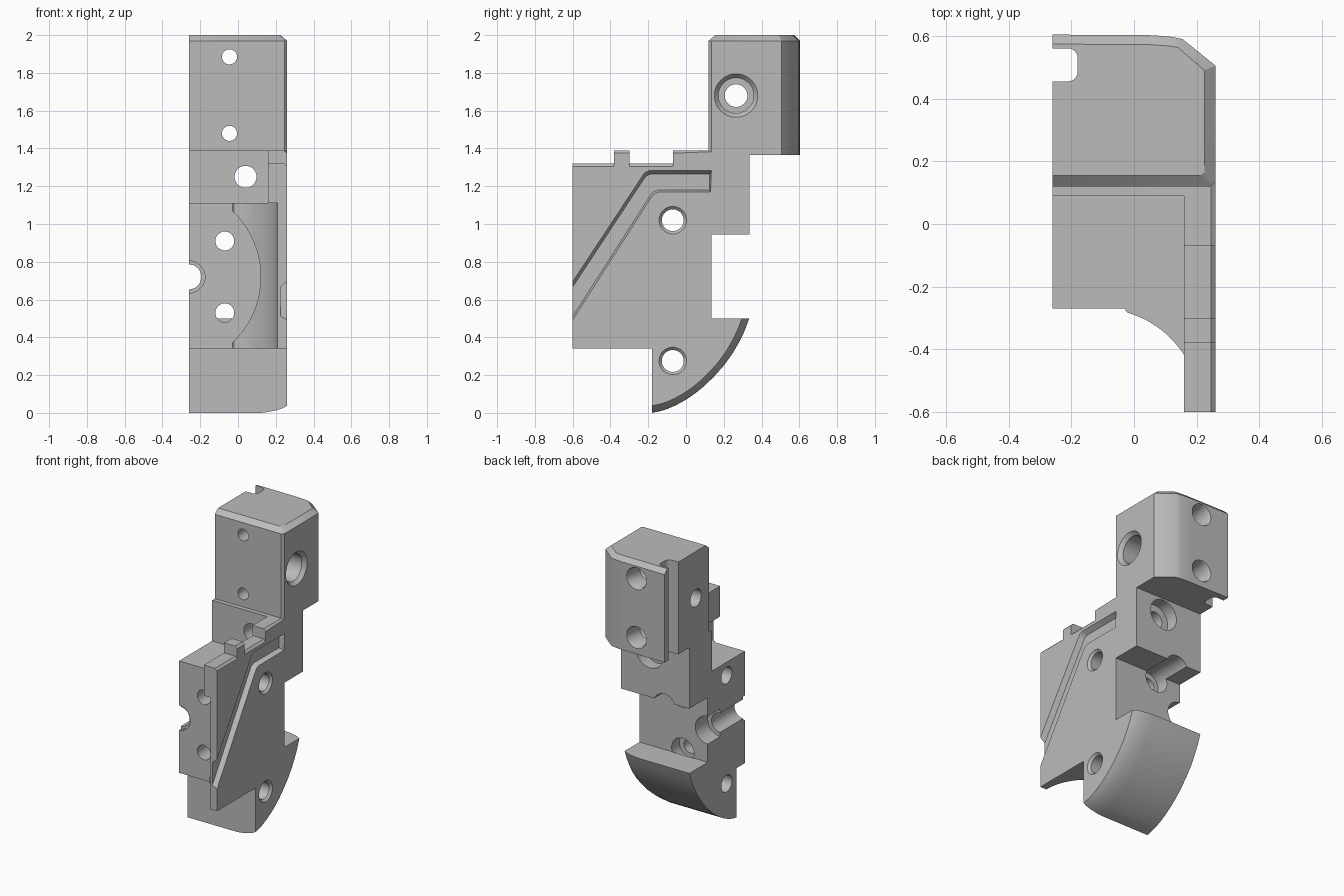
import bpy, bmesh, math

cube = bpy.data.objects.get("Cube")
if cube:
    bpy.data.objects.remove(cube, do_unlink=True)

grey = bpy.data.materials.new("plain grey")
grey.use_nodes = True
colour = (0.5, 0.5, 0.5, 1)
grey.diffuse_color = colour
grey.node_tree.nodes["Principled BSDF"].inputs["Base Color"].default_value = colour


def place(axis, pos, a, b):
    """Point at pos along an axis, with (a, b) the other two coordinates in order."""
    return {"x": (pos, a, b), "y": (a, pos, b), "z": (a, b, pos)}[axis]


def loft(name, axis, rings):
    """Closed solid through matching outlines: rings = [(pos, [(a, b), ...]), ...]."""
    bm = bmesh.new()
    rows = [[bm.verts.new(place(axis, p, *q)) for q in pts] for p, pts in rings]
    n = len(rows[0])
    for r0, r1 in zip(rows, rows[1:]):
        for i in range(n):
            j = (i + 1) % n
            bm.faces.new((r0[i], r0[j], r1[j], r1[i]))
    bm.faces.new(rows[0])
    bm.faces.new(rows[-1])
    bmesh.ops.recalc_face_normals(bm, faces=bm.faces)
    mesh = bpy.data.meshes.new(name)
    bm.to_mesh(mesh)
    bm.free()
    mesh.materials.append(grey)
    ob = bpy.data.objects.new(name, mesh)
    bpy.context.collection.objects.link(ob)
    return ob


def prism(name, axis, lo, hi, pts):
    return loft(name, axis, [(lo, pts), (hi, pts)])


def drill(axis, a, b, stations, n=40):
    """Stepped or tapered round cutter: stations = [(pos, radius), ...]."""
    def circle(r):
        return [(a + r * math.cos(math.tau * i / n), b + r * math.sin(math.tau * i / n))
                for i in range(n)]
    return loft("drill", axis, [(p, circle(r)) for p, r in stations])


def arc(cx, cy, r, start, end, n):
    return [(cx + r * math.cos(math.radians(start + (end - start) * i / n)),
             cy + r * math.sin(math.radians(start + (end - start) * i / n)))
            for i in range(n + 1)]


def combine(target, other, operation):
    mod = target.modifiers.new("bool", "BOOLEAN")
    mod.operation = operation
    mod.solver = "EXACT"
    mod.object = other
    bpy.context.view_layer.objects.active = target
    bpy.ops.object.modifier_apply(modifier=mod.name)
    bpy.data.objects.remove(other, do_unlink=True)


# Main body: side profile with the toothed top edge, chamfered on the outer side
side = [(-.6, .34), (.135, .34), (.135, .945), (.335, .945), (.335, 1.39), (-.07, 1.39),
        (-.07, 1.32), (-.3, 1.32), (-.3, 1.39), (-.38, 1.39), (-.38, 1.32), (-.6, 1.32)]
lowered = [(y, z - .015 if z > 1.3 and y < .1 else z) for y, z in side]
body = loft("clamp_body", "x", [(-.26, side), (.245, side), (.26, lowered)])

# Recess above the front block and hollowed front with a round corner
cutters = [prism("top_recess", "x", -.4, .16, [(-.8, 1.11), (.09, 1.11), (.09, 1.6), (-.8, 1.6)])]
corner = arc(-.11, -.59, .32, 74, 0, 20)
hollow = [(-.4, -.8), (-.4, -.27), (-.03, -.27)] + corner + [(.21, -.8)]
cutters.append(prism("front_hollow", "z", .2, 1.11, hollow))
cutters.append(drill("y", -.36, .72, [(-.8, .48), (-.27, .48)], 96))

# Diagonal groove on the outer side, with sloped walls
upper = [(.125, 1.265), (-.185, 1.265), (-.21, 1.255), (-.225, 1.235), (-.7, .515)]
lower = [(-.7, .355), (-.19, 1.15), (-.175, 1.17), (-.15, 1.18), (.125, 1.18)]
wide_upper = [(y - .008, z + .02) for y, z in upper]
wide_upper[0] = (.135, 1.285)
wide_lower = [(y + .006, z - .012) for y, z in lower]
cutters.append(loft("side_groove", "x", [(.225, upper + lower), (.265, wide_upper + wide_lower)]))
for cutter in cutters:
    combine(body, cutter, "DIFFERENCE")

# Lower foot with a curved underside, rounded towards the outer side
foot = [(-.18, .5), (-.18, 0), (-.14, .008), (-.1, .02), (-.05, .042), (0, .07), (.05, .104),
        (.1, .145), (.15, .194), (.2, .25), (.245, .312), (.28, .372), (.31, .433), (.335, .5)]


def shrunk(d):
    f = 1 - d / .5
    return [(-.18 + (y + .18) * f, .5 - (.5 - z) * f) for y, z in foot]


rounding = [(-.26, 0), (.12, 0), (.16, .005), (.2, .013), (.235, .024), (.26, .038)]
combine(body, loft("foot", "x", [(x, shrunk(d)) for x, d in rounding]), "UNION")

# Upper block with a cut back corner and chamfered top
outline = [(-.26, .12), (.245, .12), (.26, .135), (.26, .505), (.155, .59), (.12, .597),
           (.06, .602), (-.26, .604)]
top = [(-.26, .155), (.212, .155), (.225, .165), (.225, .49), (.14, .563), (.11, .568),
       (.05, .572), (-.26, .574)]
head = loft("head", "z", [(1.365, outline), (1.97, outline), (2, top)])
combine(body, head, "UNION")

# Rounded slot down the inner side of the upper block
slot = ([(-.4, .455)] + arc(-.21, .485, .03, -90, 0, 6)
        + arc(-.21, .53, .03, 0, 90, 6) + [(-.4, .56)])
combine(body, prism("slot", "z", 1.2, 2.2, slot), "DIFFERENCE")

# Bolt holes across the part
for z in (1.02, .275):
    combine(body, drill("x", -.07, z, [(-.4, .058), (.245, .058), (.275, .088)]), "DIFFERENCE")
combine(body, drill("x", .265, 1.68, [(-.4, .06), (.12, .06), (.12, .093), (.235, .093),
                                      (.275, .128)]), "DIFFERENCE")

# Bolt holes from front to back, widened at the back
back_holes = [
    (-.045, 1.885, [(0, .04), (.45, .04), (.47, .068), (.59, .068), (.62, .085)]),
    (-.045, 1.48, [(0, .04), (.45, .04), (.47, .068), (.59, .068), (.62, .085)]),
    (.04, 1.25, [(0, .058), (.25, .058), (.25, .105), (.5, .105)]),
    (-.07, .91, [(-.5, .05), (.05, .05), (.05, .085), (.5, .085)]),
    (-.07, .53, [(-.5, .05), (.05, .05), (.05, .085), (.137, .085)]),
    (-.26, .72, [(-.5, .085), (-.25, .085), (-.25, .066), (0, .066), (0, .095), (.5, .095)]),
]
for x, z, stations in back_holes:
    combine(body, drill("y", x, z, stations), "DIFFERENCE")

# Smooth the curved faces, keep the edges sharp
bpy.ops.object.select_all(action="DESELECT")
body.select_set(True)
bpy.context.view_layer.objects.active = body
bpy.ops.object.shade_smooth_by_angle(angle=math.radians(30))
